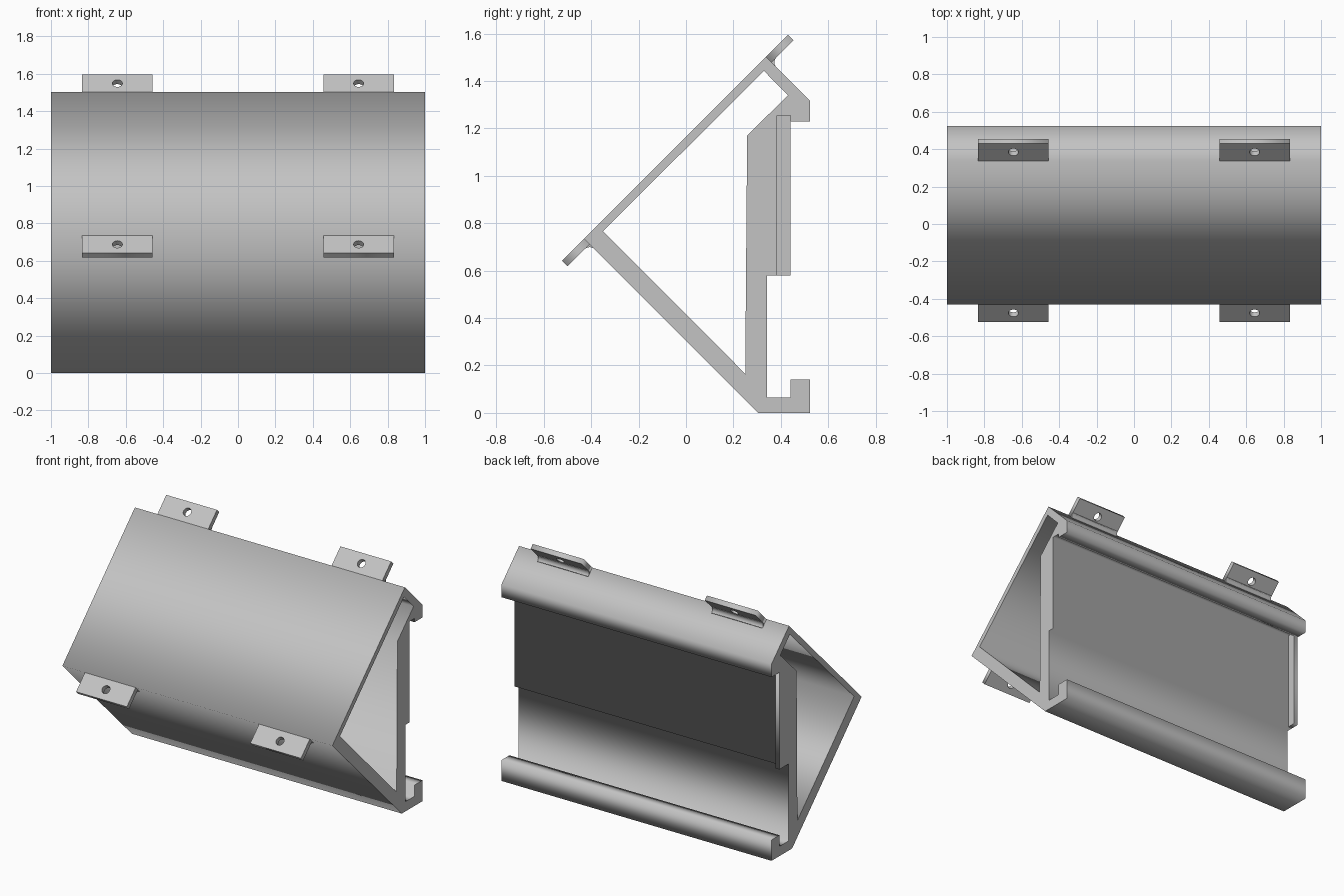
import bpy
from math import sin, cos, pi, sqrt
from mathutils import Matrix, Vector

cube = bpy.data.objects.get("Cube")
if cube:
    bpy.data.objects.remove(cube, do_unlink=True)

grey = bpy.data.materials.new("light grey plastic")
grey.use_nodes = True
colour = (0.55, 0.55, 0.55, 1)
grey.diffuse_color = colour
grey.node_tree.nodes["Principled BSDF"].inputs["Base Color"].default_value = colour


def frame(u, v, origin=(0, 0, 0)):
    """Matrix that maps a flat profile onto the plane spanned by u and v."""
    u, v = Vector(u), Vector(v)
    m = Matrix((u, v, u.cross(v))).transposed().to_4x4()
    m.translation = origin
    return m


def extrude(name, loops, depth, matrix):
    """Extrude closed outlines (later loops are holes) evenly about their plane."""
    curve = bpy.data.curves.new(name, "CURVE")
    curve.dimensions = "2D"
    curve.fill_mode = "BOTH"
    curve.extrude = depth / 2
    for loop in loops:
        spline = curve.splines.new("POLY")
        spline.points.add(len(loop) - 1)
        for point, (a, b) in zip(spline.points, loop):
            point.co = (a, b, 0, 1)
        spline.use_cyclic_u = True
    temp = bpy.data.objects.new(name + "_outline", curve)
    bpy.context.collection.objects.link(temp)
    graph = bpy.context.evaluated_depsgraph_get()
    mesh = bpy.data.meshes.new_from_object(temp.evaluated_get(graph))
    bpy.data.objects.remove(temp, do_unlink=True)
    mesh.name = name
    mesh.transform(matrix)
    mesh.materials.clear()
    mesh.materials.append(grey)
    obj = bpy.data.objects.new(name, mesh)
    bpy.context.collection.objects.link(obj)
    return obj


def rect(a0, b0, a1, b1):
    return [(a0, b0), (a1, b0), (a1, b1), (a0, b1)]


def side(x):
    return frame((0, 1, 0), (0, 0, 1), (x, 0, 0))


# Hollow wedge body with rail hooks along the back
outer = [(-0.43, 0.735), (0.305, 0), (0.523, 0), (0.523, 0.14), (0.44, 0.14),
         (0.44, 0.065), (0.342, 0.065), (0.342, 0.58), (0.385, 0.58),
         (0.385, 1.255), (0.44, 1.255), (0.44, 1.23), (0.523, 1.23),
         (0.523, 1.317), (0.3375, 1.5025)]
cavity = [(-0.35, 0.767), (0.25, 0.165), (0.258, 1.17), (0.43, 1.34), (0.329, 1.443)]
extrude("wedge_body", [outer, cavity], 2, side(0))

# End stop closing one end of the back slot
extrude("slot_end_stop", [rect(0.385, 0.58, 0.44, 1.255)], 0.03, side(-0.985))

# Four mounting tabs in the plane of the sloped plate, each with a screw hole
c = sqrt(0.5)
thick = 0.033
plane_offset = 1.165 * c - thick / 2
slope = frame((1, 0, 0), (0, c, c), (0, -c * plane_offset, c * plane_offset))
r = 0.03
for level, start, end, direction in (("lower", 0.2157, 0.084, -1),
                                     ("upper", 1.301, 1.433, 1)):
    for hand, x in (("left", 0.645), ("right", -0.645)):
        hole_s = (start + end) / 2
        hole = [(x + 0.027 * cos(i * pi / 12), hole_s + 0.027 * sin(i * pi / 12))
                for i in range(24)]
        plate = rect(x - 0.188, min(start, end), x + 0.188, max(start, end))
        extrude(f"{level}_{hand}_tab", [plate, hole], thick, slope)

        # Rounded fillet between the tab underside and the wall
        along = Vector((c, c)) * direction
        down = Vector((c, -c))
        depth = 1.165 * c - thick
        corner = Vector((c * (start - depth), c * (start + depth)))
        arc = [corner + along * r * (1 - sin(t)) + down * r * (1 - cos(t))
               for t in (i * pi / 16 for i in range(9))]
        extrude(f"{level}_{hand}_fillet", [[corner] + arc], 0.376, side(x))
